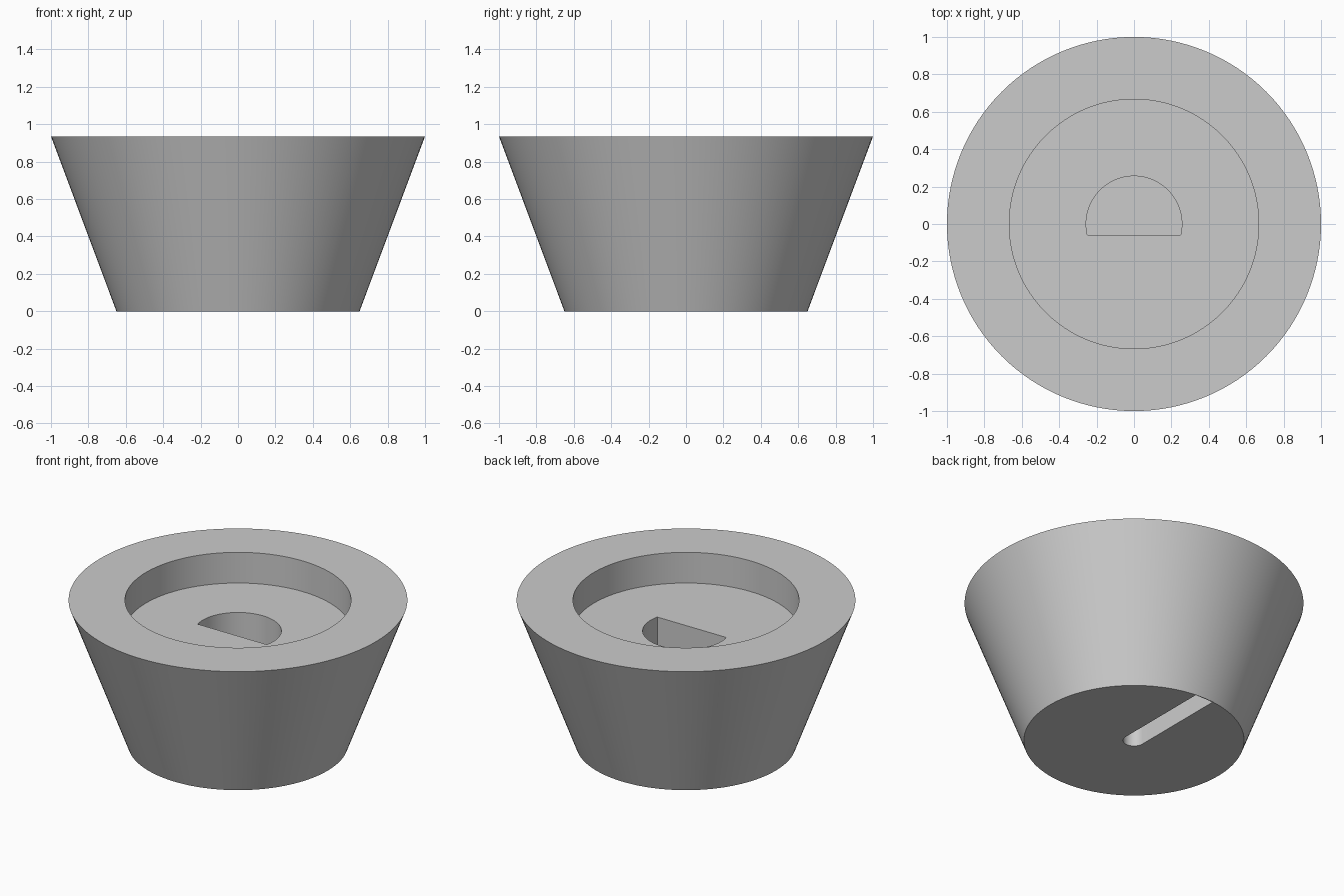
import bpy, bmesh, math

if "Cube" in bpy.data.objects:
    bpy.data.objects.remove(bpy.data.objects["Cube"], do_unlink=True)

HEIGHT, TOP_R, BASE_R = 0.935, 1.0, 0.65
RECESS_R, RECESS_FLOOR = 0.667, 0.735
BORE_R, BORE_FLAT, BORE_FLOOR = 0.256, -0.06, 0.3
SLOT_R, SLOT_END, SLOT_DEPTH = 0.065, 0.645, 0.15

grey = bpy.data.materials.new("plain grey")
grey.use_nodes = True
grey.diffuse_color = (0.6, 0.6, 0.6, 1)
grey.node_tree.nodes["Principled BSDF"].inputs["Base Color"].default_value = (0.6, 0.6, 0.6, 1)


def arc(radius, start, end, steps):
    angles = [start + (end - start) * i / steps for i in range(steps + 1)]
    return [(radius * math.cos(a), radius * math.sin(a)) for a in angles]


def circle(radius, steps=128):
    return arc(radius, 0, 2 * math.pi, steps)[:-1]


def prism(name, outline, low, high, top_scale=1.0):
    """Solid between two heights, with the top outline scaled."""
    bm = bmesh.new()
    bottom = [bm.verts.new((x, y, low)) for x, y in outline]
    top = [bm.verts.new((x * top_scale, y * top_scale, high)) for x, y in outline]
    bm.faces.new(bottom[::-1])
    bm.faces.new(top)
    n = len(outline)
    for i in range(n):
        j = (i + 1) % n
        bm.faces.new((bottom[i], bottom[j], top[j], top[i]))
    mesh = bpy.data.meshes.new(name)
    bm.to_mesh(mesh)
    bm.free()
    mesh.materials.append(grey)
    obj = bpy.data.objects.new(name, mesh)
    bpy.context.collection.objects.link(obj)
    return obj


# Tapered body
body = prism("knob_body", circle(BASE_R), 0, HEIGHT, TOP_R / BASE_R)

# Round recess in the top
recess = prism("recess_cutter", circle(RECESS_R), RECESS_FLOOR, HEIGHT + 0.1)

# D-shaped shaft bore in the recess floor
a = math.asin(BORE_FLAT / BORE_R)
bore = prism("bore_cutter", arc(BORE_R, a, math.pi - a, 72), BORE_FLOOR, RECESS_FLOOR + 0.1)

# Pointer slot underneath, round at the centre and running to the back rim
slot_outline = arc(SLOT_R, math.pi, 2 * math.pi, 24) + [(SLOT_R, SLOT_END), (-SLOT_R, SLOT_END)]
slot = prism("slot_cutter", slot_outline, -0.1, SLOT_DEPTH)

# Cut the openings and remove the cutters
bpy.ops.object.select_all(action="DESELECT")
bpy.context.view_layer.objects.active = body
body.select_set(True)
for cutter in (recess, bore, slot):
    cutter.hide_render = True
    mod = body.modifiers.new(cutter.name, "BOOLEAN")
    mod.operation = "DIFFERENCE"
    mod.solver = "EXACT"
    mod.object = cutter
    bpy.ops.object.modifier_apply(modifier=mod.name)
    bpy.data.objects.remove(cutter, do_unlink=True)

bpy.ops.object.shade_smooth_by_angle(angle=math.radians(30))
